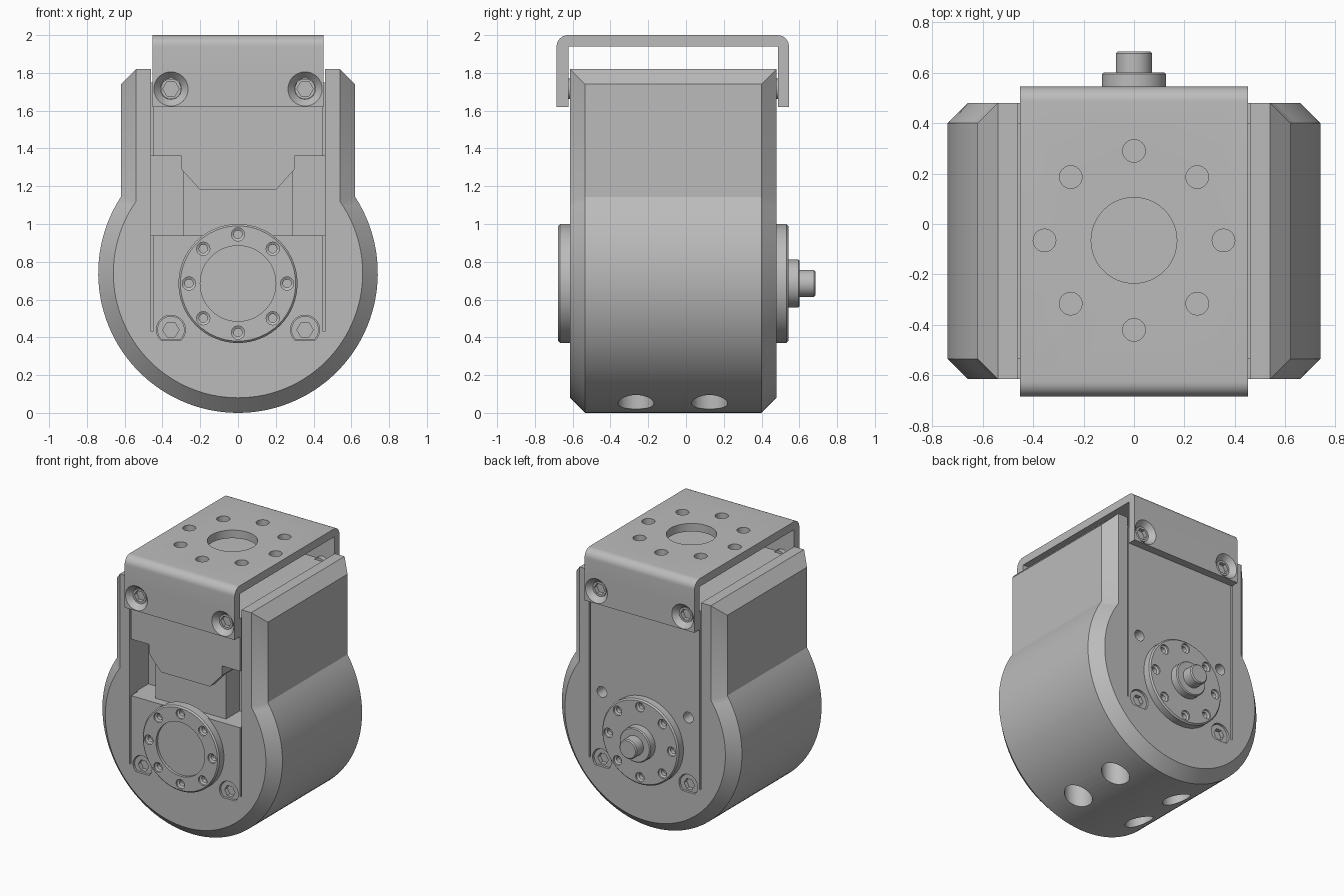
import bpy, bmesh
from math import sin, cos, pi, sqrt, atan2

if "Cube" in bpy.data.objects:
    bpy.data.objects.remove(bpy.data.objects["Cube"])

grey = bpy.data.materials.new("plain grey")
grey.use_nodes = True
grey.diffuse_color = (0.5, 0.5, 0.5, 1)
grey.node_tree.nodes["Principled BSDF"].inputs["Base Color"].default_value = (0.5, 0.5, 0.5, 1)

PLACE = {"x": lambda u, v, t: (t, u, v),
         "y": lambda u, v, t: (u, t, v),
         "z": lambda u, v, t: (u, v, t)}
FRONT, BACK = -0.615, 0.48      # main faces of the housing
AXIS_Z = 0.685                  # height of the output axis


def circle(u, v, r, n=32):
    return [(u + r * cos(2 * pi * i / n), v + r * sin(2 * pi * i / n)) for i in range(n)]


def rect(u0, u1, v0, v1):
    return [(u0, v0), (u1, v0), (u1, v1), (u0, v1)]


def disc(u, v, steps, n=32):
    """Round solid: steps are (radius, position along the axis)."""
    return [(circle(u, v, r, n), t) for r, t in steps]


def prism(pts, a, b):
    return [(pts, a), (pts, b)]


def make(name, axis, *solids):
    """Object from lofted solids, each a list of (outline, position)."""
    bm = bmesh.new()
    for rings in solids:
        loops = [[bm.verts.new(PLACE[axis](u, v, t)) for u, v in pts] for pts, t in rings]
        part = [bm.faces.new(loops[0]), bm.faces.new(loops[-1])]
        for a, b in zip(loops, loops[1:]):
            for i in range(len(a)):
                j = (i + 1) % len(a)
                part.append(bm.faces.new((a[i], a[j], b[j], b[i])))
    bmesh.ops.remove_doubles(bm, verts=bm.verts, dist=1e-5)
    bmesh.ops.recalc_face_normals(bm, faces=bm.faces)
    mesh = bpy.data.meshes.new(name)
    bm.to_mesh(mesh)
    bm.free()
    mesh.materials.append(grey)
    ob = bpy.data.objects.new(name, mesh)
    bpy.context.collection.objects.link(ob)
    return ob


def activate(ob):
    for other in bpy.context.selected_objects:
        other.select_set(False)
    ob.select_set(True)
    bpy.context.view_layer.objects.active = ob


def cut(ob, axis, *solids):
    cutter = make("cutter", axis, *solids)
    cutter.hide_render = True
    activate(ob)
    mod = ob.modifiers.new("cut", "BOOLEAN")
    mod.operation, mod.solver, mod.object = "DIFFERENCE", "EXACT", cutter
    bpy.ops.object.modifier_apply(modifier=mod.name)
    bpy.data.objects.remove(cutter)


def smooth(ob):
    activate(ob)
    bpy.ops.object.shade_smooth_by_angle(angle=pi / 7)


# Housing: round base with a straight upper part, bevelled front and back
def housing_outline(r, w, shoulder):
    cz, n = 0.74, 80
    a0 = atan2(sqrt(r * r - w * w), w)
    span = pi + 2 * a0
    arc = [(r * cos(a0 - span * i / n), cz + r * sin(a0 - span * i / n)) for i in range(n + 1)]
    return arc + [(-w, shoulder), (-0.54, 1.82), (0.54, 1.82), (w, shoulder)]


outer = housing_outline(0.74, 0.62, 1.74)
inner = housing_outline(0.66, 0.54, 1.82)
housing = make("housing", "y", [(inner, FRONT), (outer, FRONT + 0.08),
                                (outer, BACK - 0.08), (inner, BACK)])
# lowered top between the side walls, and the thin slits beside the centre
cut(housing, "y", prism(rect(-0.46, 0.46, 1.75, 1.95), -0.8, 0.8))
cut(housing, "y", *[prism(rect(s * 0.455 - 0.006, s * 0.455 + 0.006, 0.43, 1.8), a, b)
                    for s in (-1, 1) for a, b in ((-0.8, FRONT + 0.08), (BACK - 0.08, 0.8))])
# connector recess under the front tongue
half = [(0.46, 0.94), (0.46, 1.36), (0.3, 1.36), (0.3, 1.29), (0.2, 1.18)]
recess = half + [(-x, z) for x, z in reversed(half)]
cut(housing, "y", prism(recess, -0.8, FRONT + 0.22))
# screw pockets with a flat lower edge, and small rear holes
pocket = [(x, max(z, -0.055)) for x, z in circle(0, 0, 0.077)]
for s in (-1, 1):
    shape = [(x + s * 0.355, z + 0.44) for x, z in pocket]
    cut(housing, "y", prism(shape, -0.8, FRONT + 0.05), prism(shape, BACK - 0.05, 0.8),
        disc(s * 0.355, 0.94, [(0.04, BACK - 0.1), (0.04, 0.8)], 24))
# vertical holes in the underside
cut(housing, "z", *[disc(x, y, [(0.095, -0.1), (0.095, 0.25)])
                    for x in (-0.267, 0.267) for y in (-0.265, 0.125)])
smooth(housing)

connector = make("connector_block", "y", prism(rect(-0.29, 0.29, 0.935, 1.29),
                                               FRONT + 0.06, FRONT + 0.24))


# Output discs with a ring of bolt holes
def bolt_holes(face, side):
    spots = [(0.26 * cos(i * pi / 4), AXIS_Z + 0.26 * sin(i * pi / 4)) for i in range(8)]
    return [disc(x, z, [(0.035, face + side * 0.02), (0.035, face - side * 0.012),
                        (0.022, face - side * 0.02), (0.022, face - side * 0.05)], 20)
            for x, z in spots]


for name, base, side in (("front_disc", FRONT, -1), ("back_disc", BACK, 1)):
    face = base + side * 0.062
    plate = make(name, "y", disc(0, AXIS_Z, [(0.315, base - side * 0.01), (0.315, face - side * 0.01),
                                             (0.305, face)], 64))
    cut(plate, "y", *bolt_holes(face, side))
    if side < 0:
        cut(plate, "y", disc(0, AXIS_Z, [(0.2, face - 0.1), (0.2, face + 0.02)], 64))
    smooth(plate)

# Rear hub and shaft
smooth(make("rear_hub", "y", disc(0, AXIS_Z, [(0.127, 0.53), (0.127, 0.595), (0.12, 0.602)], 48)))
smooth(make("rear_shaft", "y", disc(0, AXIS_Z, [(0.072, 0.59), (0.072, 0.677), (0.064, 0.685)], 40)))

# U-shaped bracket over the top
y0, y1, bend = -0.685, 0.545, 0.06
quarter = [i * pi / 16 for i in range(9)]
profile = [(y1, 1.62)]
profile += [(y1 - bend + bend * cos(a), 2 - bend + bend * sin(a)) for a in quarter]
profile += [(y0 + bend - bend * sin(a), 2 - bend + bend * cos(a)) for a in quarter]
profile += [(y0, 1.62), (-0.622, 1.62), (-0.622, 1.94), (0.486, 1.94), (0.486, 1.62)]
bracket = make("bracket", "x", prism(profile, -0.452, 0.452))
mid = -0.065
cut(bracket, "z", disc(0, mid, [(0.17, 1.9), (0.17, 2.1)], 48),
    *[disc(0.355 * cos(i * pi / 4), mid + 0.355 * sin(i * pi / 4), [(0.045, 1.9), (0.045, 2.1)], 24)
      for i in range(8)])
# countersinks for the bracket screws
cut(bracket, "y", *[disc(x, 1.715, [(0.095, face + side * 0.005), (0.055, face - side * 0.04),
                                    (0.055, face - side * 0.08)])
                    for x in (-0.355, 0.355) for face, side in ((y0, -1), (y1, 1))])
smooth(bracket)


# Socket screws
def screw(name, x, z, face, side, outline):
    head = make(name, "y", prism([(x + u, z + v) for u, v in outline], face, face - side * 0.06))
    cut(head, "y", disc(x, z, [(0.043, face + side * 0.02), (0.043, face - side * 0.03)], 6))
    smooth(head)


low_head = [(u * 0.94, v * 0.94) for u, v in pocket]
for where, side, base, leg in (("front", -1, FRONT, y0), ("back", 1, BACK, y1)):
    for hand, x in (("left", 0.355), ("right", -0.355)):
        screw(f"{where}_{hand}_lower_screw", x, 0.44, base - side * 0.012, side, low_head)
        screw(f"{where}_{hand}_bracket_screw", x, 1.715, leg - side * 0.035, side,
              circle(0, 0, 0.054))
